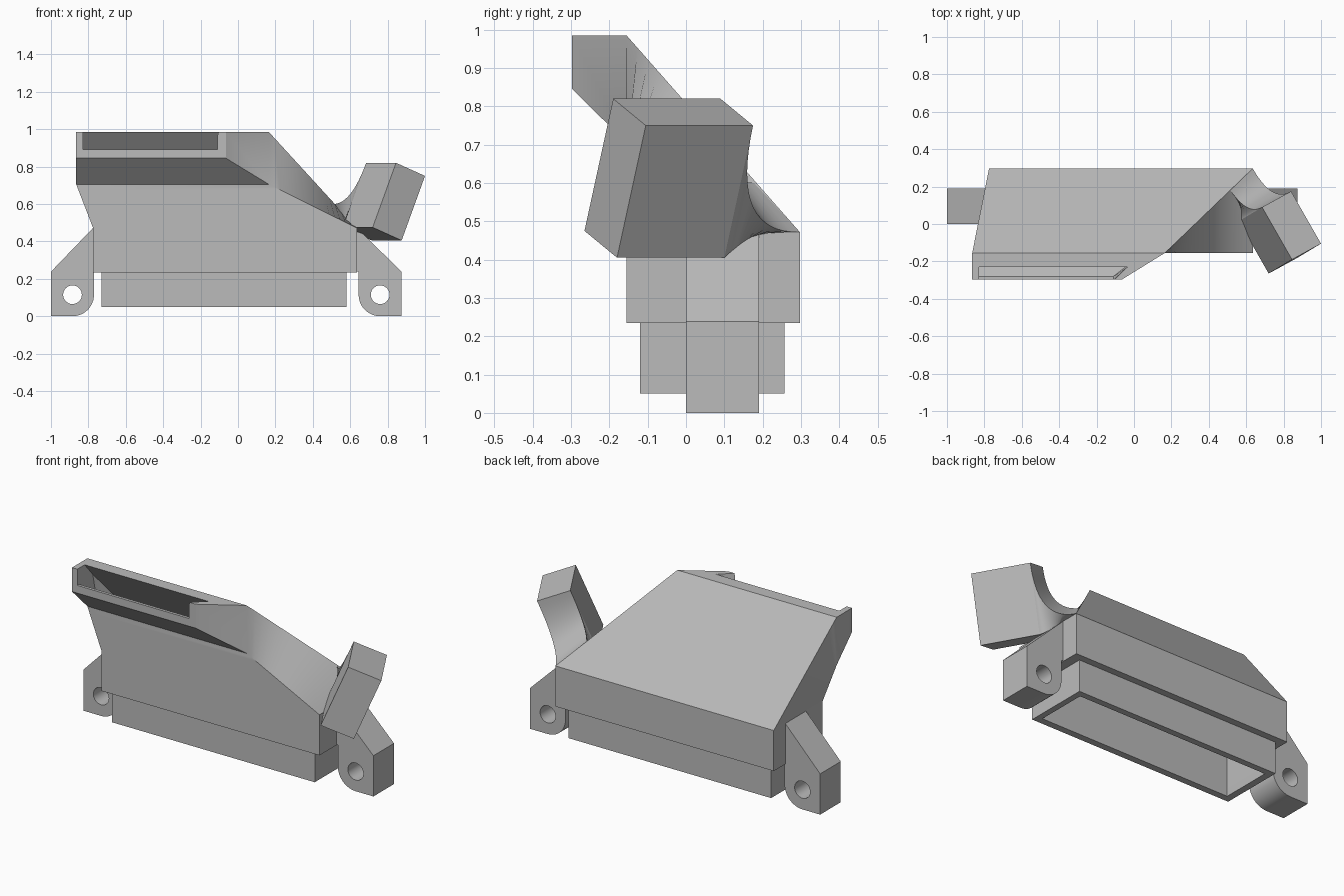
import bpy, bmesh, math
from mathutils import Vector

cube = bpy.data.objects.get("Cube")
if cube:
    bpy.data.objects.remove(cube, do_unlink=True)

grey = bpy.data.materials.new("plain_grey")
grey.use_nodes = True
COLOUR = (0.5, 0.5, 0.5, 1)
grey.diffuse_color = COLOUR
grey.node_tree.nodes["Principled BSDF"].inputs["Base Color"].default_value = COLOUR


def loft(name, rings):
    """Closed skin through a list of rings with equal point counts."""
    bm = bmesh.new()
    rows = [[bm.verts.new(p) for p in ring] for ring in rings]
    n = len(rows[0])
    for a, b in zip(rows, rows[1:]):
        for i in range(n):
            j = (i + 1) % n
            bm.faces.new((a[i], a[j], b[j], b[i]))
    bm.faces.new(rows[0])
    bm.faces.new(rows[-1])
    bmesh.ops.recalc_face_normals(bm, faces=bm.faces)
    mesh = bpy.data.meshes.new(name)
    bm.to_mesh(mesh)
    bm.free()
    mesh.materials.append(grey)
    obj = bpy.data.objects.new(name, mesh)
    bpy.context.collection.objects.link(obj)
    return obj


def ring(left, right_front, right_back, front, back):
    """Four-sided section; front and back are (y, z) pairs."""
    return [Vector(p) for p in ((left, *front), (right_front, *front),
                                (right_back, *back), (left, *back))]


def blend(a, b, steps):
    return [[p.lerp(q, i / steps) for p, q in zip(a, b)] for i in range(1, steps)]


def activate(obj):
    bpy.ops.object.select_all(action='DESELECT')
    obj.select_set(True)
    bpy.context.view_layer.objects.active = obj


def cut(obj, cutter):
    mod = obj.modifiers.new("cut", 'BOOLEAN')
    mod.operation = 'DIFFERENCE'
    mod.solver = 'EXACT'
    mod.object = cutter
    cutter.hide_render = True
    activate(obj)
    bpy.ops.object.modifier_apply(modifier=mod.name)
    bpy.data.objects.remove(cutter, do_unlink=True)


def smooth(obj):
    activate(obj)
    bpy.ops.object.shade_smooth_by_angle(angle=math.radians(30))


# Chute body: collar, box, twisting funnel and overhanging mouth
L, R, F, B = -0.775, 0.635, -0.155, 0.297
collar = [ring(-0.73, 0.58, 0.58, (-0.12, z), (0.257, z)) for z in (0.05, 0.235)]
box = [ring(L, R, R, (F, z), (B, z)) for z in (0.235, 0.472)]
throat = ring(-0.865, 0.165, 0.165, (F, 0.705), (F, 0.985))
mouth = ring(-0.865, -0.065, -0.065, (-0.297, 0.845), (-0.297, 0.985))
body = loft("chute_body", collar + box + blend(box[1], throat, 16) + [throat, mouth])

# Hollow passage from the collar to the mouth
tube = [ring(-0.69, 0.545, 0.545, (-0.08, z), (0.22, z)) for z in (0.03, 0.3)]
belly = ring(-0.735, 0.59, 0.59, (-0.115, 0.47), (0.22, 0.47))
neck = ring(-0.83, 0.10, 0.08, (-0.115, 0.725), (-0.155, 0.90))
lip = ring(-0.83, -0.11, -0.04, (-0.28, 0.89), (-0.235, 0.991))
outside = ring(-0.83, -0.11, -0.11, (-0.33, 0.89), (-0.33, 1.1))
passage = loft("passage_cutter", tube + [belly] + blend(belly, neck, 16) + [neck, lip, outside])
cut(body, passage)
smooth(body)


# Mounting ears with a rounded inner corner and a bolt hole
def ear(name, inner, wall, side):
    rad = 0.115
    outer = inner + side * 2 * rad
    mid = inner + side * rad
    prof = [(outer, 0), (outer, 0.238), (wall, 0.472),
            (wall - side * 0.01, 0.472), (wall - side * 0.01, 0.24), (inner, 0.24)]
    for i in range(13):
        a = math.pi / 2 * i / 12
        prof.append((mid - side * rad * math.cos(a), rad - rad * math.sin(a)))
    obj = loft(name, [[(x, y, z) for x, z in prof] for y in (0, 0.19)])
    circle = [(mid + 0.05 * math.cos(k * math.pi / 16), 0.115 + 0.05 * math.sin(k * math.pi / 16))
              for k in range(32)]
    cut(obj, loft("bolt_cutter", [[(x, y, z) for x, z in circle] for y in (-0.1, 0.3)]))
    smooth(obj)


ear("right_ear", -0.77, L, -1)
ear("left_ear", 0.645, R, 1)

# Tilted side block
corner = Vector((0.845, -0.19, 0.82))
u, v, w = Vector((-0.16, 0.28, 0)), Vector((0.155, 0.085, -0.07)), Vector((-0.125, -0.075, -0.345))
top = [corner, corner + u, corner + u + v, corner + v]
loft("side_block", [top, [p + w for p in top]])

# Concave web joining the block to the body
p2, p3 = top[1], top[2]
curves = [(p2, p2 + w * 0.62, Vector((0.515, 0.18, 0.60))),
          (p3, p3 + w * 0.82, Vector((R, B, 0.472))),
          (p3 + w, p3 + w + Vector((-0.05, 0.03, 0.03)), Vector((R, 0.19, 0.472))),
          (p2 + w, p2 + w + Vector((0, 0.04, 0)), Vector((0.58, 0.12, 0.475)))]
rings = []
for i in range(17):
    t = i / 16
    rings.append([a * (1 - t) ** 2 + c * 2 * t * (1 - t) + b * t * t for a, c, b in curves])
smooth(loft("block_web", rings))
